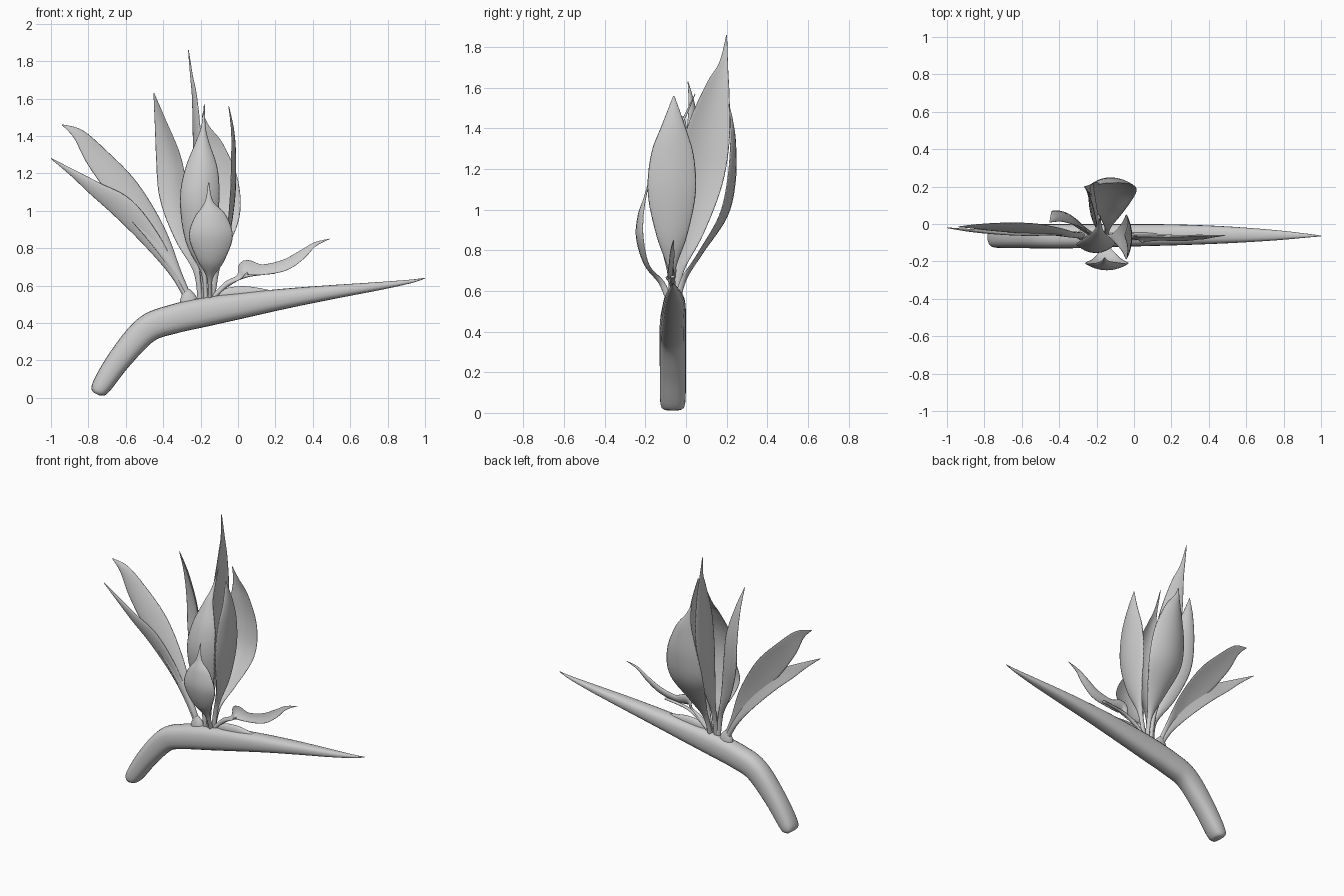
import bpy, bmesh, math
from mathutils import Vector

STEPS, SIDES = 6, 20


def spline(pts):
    """Catmull-Rom through rows of any width."""
    out = []
    for i in range(len(pts) - 1):
        a, b, c, d = (pts[min(max(i + k, 0), len(pts) - 1)] for k in (-1, 0, 1, 2))
        for s in range(STEPS):
            t = s / STEPS
            out.append([0.5 * (2 * q + (r - p) * t + (2 * p - 5 * q + 4 * r - u) * t * t
                               + (3 * q - p - 3 * r + u) * t ** 3)
                        for p, q, r, u in zip(a, b, c, d)])
    return out + [list(pts[-1])]


def loft(name, pts, side, cup=(0, 0, 0), power=1.0):
    """Lens-section sweep; rows are x, y, z, half width, half thickness."""
    rows = spline(pts)
    side, cup = Vector(side), Vector(cup)
    bm = bmesh.new()
    rings = []
    for i, r in enumerate(rows):
        tan = (Vector(rows[min(i + 1, len(rows) - 1)][:3]) - Vector(rows[max(i - 1, 0)][:3])).normalized()
        s = (side - tan * side.dot(tan)).normalized()
        n = tan.cross(s)
        w, t = max(r[3], 0.001), max(r[4], 0.001)
        ring = []
        for k in range(SIDES):
            a = 2 * math.pi * k / SIDES
            c, q = math.cos(a), math.sin(a)
            c2 = math.copysign(abs(c) ** power, c)
            q2 = math.copysign(abs(q) ** power, q)
            ring.append(bm.verts.new(Vector(r[:3]) + s * w * c2 + n * t * q2 + cup * w * c * c))
        rings.append(ring)
    for p, q in zip(rings, rings[1:]):
        for k in range(SIDES):
            j = (k + 1) % SIDES
            bm.faces.new((p[k], p[j], q[j], q[k]))
    bm.faces.new(rings[0])
    bm.faces.new(rings[-1])
    bmesh.ops.recalc_face_normals(bm, faces=bm.faces)
    me = bpy.data.meshes.new(name)
    bm.to_mesh(me)
    bm.free()
    for f in me.polygons:
        f.use_smooth = True
    ob = bpy.data.objects.new(name, me)
    bpy.context.collection.objects.link(ob)
    return ob


def petal(name, pts, side, cup):
    """Thin blade on a thicker stalk; rows are x, y, z, half width."""
    thick = [0.016, 0.014] + [0.006] * (len(pts) - 3) + [0.002]
    loft(name, [(*p, t) for p, t in zip(pts, thick)], side, cup)


# Stem bending into the long pointed spathe
loft("stem_and_spathe", [
    (-.755, -.065, .02, .045, .02), (-.735, -.065, .055, .062, .05), (-.63, -.065, .21, .064, .064),
    (-.49, -.065, .365, .065, .074), (-.35, -.065, .42, .065, .078), (-.18, -.063, .458, .063, .078),
    (0, -.06, .49, .06, .07), (.25, -.058, .53, .055, .054), (.5, -.058, .565, .045, .038),
    (.75, -.06, .597, .028, .022), (.92, -.062, .622, .011, .01), (1, -.064, .64, .002, .002)],
    (0, 1, 0), power=0.8)

# Low bud and sheath peeking out of the spathe
loft("spathe_bud", [(-.11, -.065, .53, .004, .01), (-.06, -.065, .55, .018, .035),
                    (.03, -.065, .555, .02, .042), (.12, -.065, .556, .016, .03),
                    (.21, -.065, .56, .003, .008)], (0, 1, 0))
loft("petal_sheath", [(-.26, -.06, .47, .05, .03), (-.265, -.06, .53, .045, .026),
                      (-.275, -.06, .58, .015, .012)], (1, 0, 0))

# Left pair of leaning petals
petal("left_upper_petal", [(-.255, -.06, .52, .016), (-.32, -.06, .66, .022), (-.44, -.045, .88, .058),
                           (-.6, -.03, 1.1, .083), (-.75, -.02, 1.28, .066), (-.85, -.015, 1.405, .034),
                           (-.94, -.015, 1.46, .002)], (.8, .3, .6), (0, .12, 0))
petal("left_lower_petal", [(-.265, -.06, .52, .016), (-.34, -.055, .66, .022), (-.46, -.05, .84, .05),
                           (-.61, -.05, 1.01, .065), (-.76, -.045, 1.115, .042), (-.88, -.035, 1.2, .02),
                           (-1, -.02, 1.28, .002)], (.7, -.3, .7), (0, .12, 0))

# Tall central petals
petal("left_upright_petal", [(-.2, -.06, .52, .014), (-.22, -.06, .68, .018), (-.28, -.01, .87, .06),
                             (-.33, .035, 1.08, .088), (-.36, .05, 1.28, .078), (-.41, .04, 1.48, .036),
                             (-.45, .01, 1.63, .002)], (.85, -.5, 0), (-.15, -.25, 0))
petal("tallest_petal", [(-.19, -.06, .52, .014), (-.19, -.03, .7, .02), (-.21, .02, .9, .07),
                        (-.23, .075, 1.15, .108), (-.235, .11, 1.38, .108), (-.24, .155, 1.6, .06),
                        (-.25, .185, 1.72, .022), (-.265, .2, 1.86, .002)], (-.1, 1, 0), (.25, 0, 0))
petal("back_petal", [(-.15, -.05, .52, .014), (-.14, -.01, .66, .018), (-.13, .08, .79, .068),
                     (-.12, .2, .97, .128), (-.12, .24, 1.15, .122), (-.14, .24, 1.33, .07),
                     (-.17, .225, 1.44, .022), (-.19, .21, 1.52, .002)], (1, 0, 0), (0, -.3, 0))
petal("middle_petal", [(-.17, -.07, .52, .014), (-.18, -.075, .67, .018), (-.2, -.12, .84, .08),
                       (-.205, -.15, 1.05, .105), (-.195, -.125, 1.22, .088), (-.19, -.06, 1.37, .035),
                       (-.185, -.01, 1.45, .012), (-.18, .045, 1.57, .002)], (1, 0, 0), (0, .4, 0))
petal("front_petal", [(-.15, -.075, .53, .012), (-.15, -.12, .64, .016), (-.145, -.2, .73, .07),
                      (-.145, -.24, .86, .117), (-.148, -.232, .97, .085), (-.155, -.205, 1.05, .022),
                      (-.157, -.18, 1.15, .003)], (1, 0, 0), (0, .27, 0))
petal("right_upright_petal", [(-.14, -.065, .53, .012), (-.11, -.07, .7, .018), (-.05, -.07, .87, .075),
                              (-.02, -.07, 1.08, .118), (-.016, -.067, 1.27, .105), (-.025, -.062, 1.42, .055),
                              (-.05, -.06, 1.56, .003)], (0, 1, 0), (-.2, 0, 0))

# Small curled petal over the spathe, and its companion stalk
petal("right_low_petal", [(-.13, -.065, .54, .012), (-.06, -.065, .61, .014), (.005, -.07, .645, .016),
                          (.04, -.07, .695, .043), (.13, -.07, .685, .03), (.25, -.07, .71, .032),
                          (.34, -.065, .765, .026), (.41, -.065, .82, .012), (.49, -.06, .85, .001)],
      (0, .35, 1), (0, -.3, 0))
loft("right_low_stalk", [(-.14, -.06, .53, .012, .012), (-.06, -.062, .6, .012, .01),
                         (.04, -.065, .65, .012, .008), (.2, -.065, .67, .012, .006)], (0, 1, 0))
